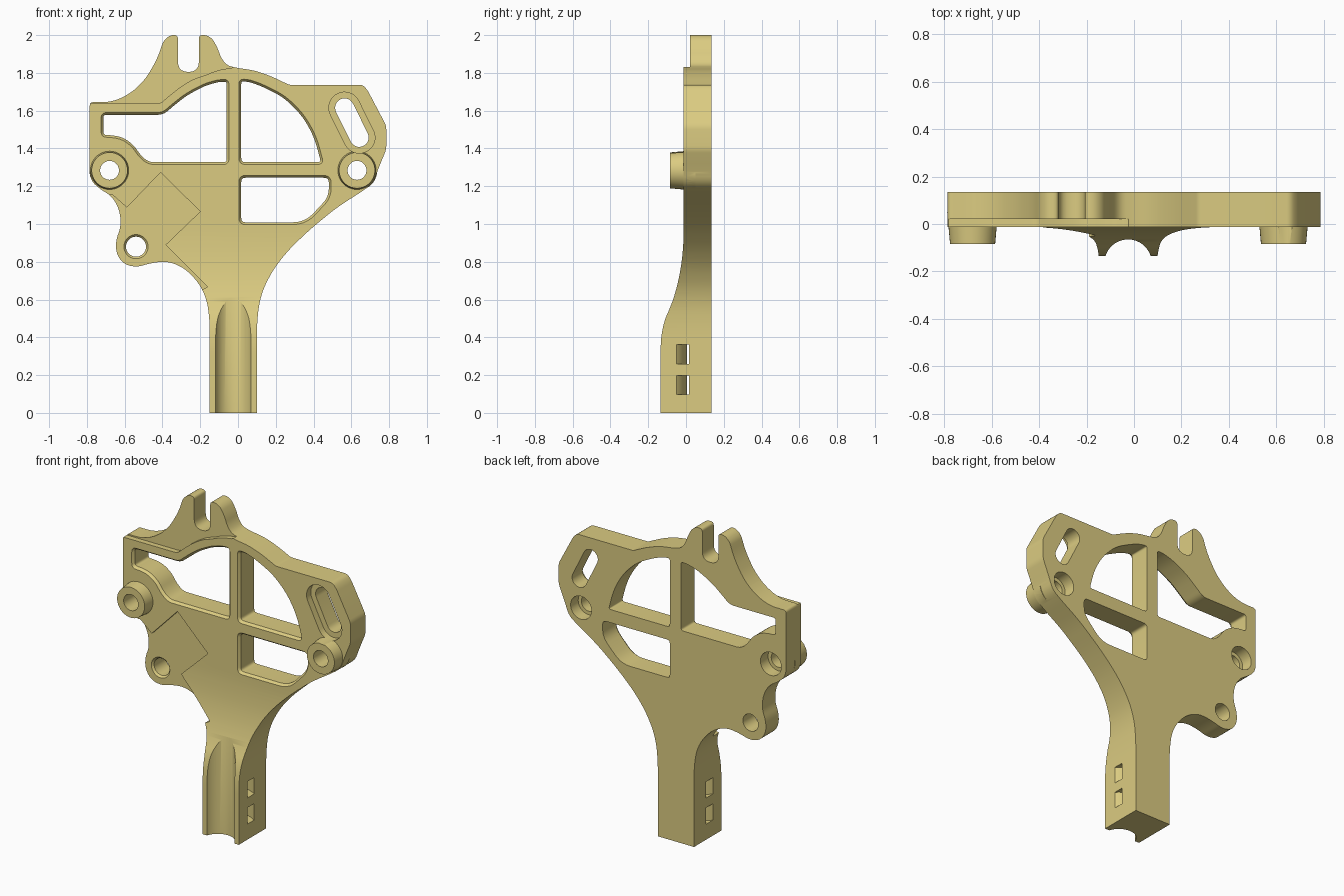
import bpy, bmesh, math
from mathutils import Vector

if "Cube" in bpy.data.objects:
    bpy.data.objects.remove(bpy.data.objects["Cube"])


def rounded(points, radius=0.06, steps=5):
    """Round polygon corners; a third value on a point sets its own radius."""
    out, n = [], len(points)
    for i, q in enumerate(points):
        p = Vector(q[:2])
        a = Vector(points[i - 1][:2]) - p
        b = Vector(points[(i + 1) % n][:2]) - p
        r = q[2] if len(q) > 2 else radius
        t = min(r, a.length * 0.499, b.length * 0.499)
        if t < 1e-4:
            out.append(p)
            continue
        s, e = p + a.normalized() * t, p + b.normalized() * t
        for k in range(steps + 1):
            u = k / steps
            out.append(s * (1 - u) ** 2 + p * 2 * u * (1 - u) + e * u * u)
    clean = []
    for p in out:
        if not clean or (p - clean[-1]).length > 1e-3:
            clean.append(p)
    return clean


def circle(cx, cy, r, n=40):
    return [Vector((cx + r * math.cos(2 * math.pi * i / n),
                    cy + r * math.sin(2 * math.pi * i / n))) for i in range(n)]


def inset(pts, d):
    """Move an anticlockwise loop inwards by d."""
    out, n = [], len(pts)
    for i, p in enumerate(pts):
        e1, e2 = (p - pts[i - 1]).normalized(), (pts[(i + 1) % n] - p).normalized()
        n1, n2 = Vector((-e1.y, e1.x)), Vector((-e2.y, e2.x))
        out.append(p + (n1 + n2) * d / max(0.4, 1 + n1.dot(n2)))
    return out


def loft(name, pts, levels, axis='Y'):
    """Solid from a loop, stacked along an axis at (height, inset) levels."""
    pts = [Vector(p[:2]) for p in pts]
    area = sum(pts[i - 1].x * p.y - p.x * pts[i - 1].y for i, p in enumerate(pts))
    if area < 0:
        pts.reverse()
    place = {'X': lambda p, h: (h, p.x, p.y),
             'Y': lambda p, h: (p.x, h, p.y),
             'Z': lambda p, h: (p.x, p.y, h)}[axis]
    bm = bmesh.new()
    rings = [[bm.verts.new(place(p, h)) for p in (inset(pts, d) if d else pts)]
             for h, d in levels]
    n = len(pts)
    for lo, hi in zip(rings, rings[1:]):
        for i in range(n):
            bm.faces.new((lo[i - 1], lo[i], hi[i], hi[i - 1]))
    bm.faces.new(rings[0])
    bm.faces.new(rings[-1])
    bmesh.ops.recalc_face_normals(bm, faces=bm.faces)
    me = bpy.data.meshes.new(name)
    bm.to_mesh(me)
    bm.free()
    ob = bpy.data.objects.new(name, me)
    bpy.context.collection.objects.link(ob)
    return ob


def combine(target, tool, op):
    tool.hide_render = True
    m = target.modifiers.new(op, 'BOOLEAN')
    m.operation, m.object, m.solver = op, tool, 'EXACT'
    bpy.context.view_layer.objects.active = target
    bpy.ops.object.modifier_apply(modifier=m.name)
    bpy.data.objects.remove(tool)


FRONT, BACK = -0.012, 0.135

# Front outline: right side going up, then the fork and left side coming down
right_side = [
    (-0.15, 0, 0), (0.10, 0, 0), (0.10, 0.46), (0.11, 0.57), (0.135, 0.66),
    (0.19, 0.765), (0.27, 0.865), (0.38, 0.97), (0.52, 1.085), (0.66, 1.175),
    (0.715, 1.215), (0.74, 1.285), (0.785, 1.395, 0.02), (0.785, 1.52, 0.02),
    (0.685, 1.71), (0.66, 1.737), (0.27, 1.737, 0.01), (0.17, 1.785), (0.08, 1.815),
    (0, 1.825), (-0.06, 1.84), (-0.09, 1.88)]
left_side = [
    (-0.107, 1.93), (-0.135, 1.98), (-0.165, 2.0), (-0.207, 2.0, 0.02),
    (-0.207, 1.805, 0.055), (-0.318, 1.805, 0.055), (-0.318, 2.0, 0.02),
    (-0.36, 2.0), (-0.395, 1.97), (-0.425, 1.88), (-0.49, 1.765), (-0.57, 1.69),
    (-0.667, 1.645), (-0.785, 1.645, 0.02), (-0.785, 1.26), (-0.77, 1.22),
    (-0.73, 1.185), (-0.665, 1.145), (-0.625, 1.07), (-0.62, 0.985), (-0.645, 0.92),
    (-0.647, 0.85), (-0.61, 0.79), (-0.54, 0.77), (-0.455, 0.795), (-0.37, 0.803),
    (-0.28, 0.765), (-0.205, 0.685), (-0.165, 0.60), (-0.15, 0.49)]
body = loft("bracket", rounded(right_side + left_side), [(-0.3, 0), (BACK, 0)])

# Side profile: thick stem sweeping back into the thin plate
side = rounded([(0.4, -0.2, 0), (-0.135, -0.2, 0), (-0.135, 0.35), (-0.128, 0.43),
                (-0.11, 0.50), (-0.085, 0.555), (-0.063, 0.615), (-0.04, 0.70),
                (-0.022, 0.80), (FRONT, 0.92), (FRONT, 2.3, 0), (0.4, 2.3, 0)], 0.1)
combine(body, loft("side_profile", side, [(-1.2, 0), (1.2, 0)], 'X'), 'INTERSECT')

# Fork area set back behind the raised frame
ridge = rounded([(-0.9, 1.637, 0), (-0.41, 1.637, 0.03), (-0.375, 1.67), (-0.30, 1.73),
                 (-0.23, 1.77), (-0.18, 1.785), (-0.10, 1.818), (-0.01, 1.828),
                 (0.02, 1.9, 0), (0.02, 2.2, 0), (-0.9, 2.2, 0)])
combine(body, loft("fork_step", ridge, [(-0.4, 0), (0.022, 0)]), 'DIFFERENCE')

# Shallow square-cornered pocket on the lower left
pocket = [(-0.41, 1.273), (-0.20, 1.066), (-0.383, 0.89), (-0.16, 0.667), (-0.3, 0.6),
          (-0.9, 0.6), (-0.9, 1.15), (-0.665, 1.155), (-0.588, 1.087)]
combine(body, loft("pocket", pocket, [(-0.4, 0), (0.008, 0)]), 'DIFFERENCE')

# Four chamfered windows
windows = [
    [(-0.725, 1.59, 0.03), (-0.40, 1.59, 0.03), (-0.36, 1.625), (-0.28, 1.69),
     (-0.175, 1.745), (-0.10, 1.765), (-0.048, 1.765, 0.04), (-0.048, 1.315, 0.03),
     (-0.475, 1.315), (-0.525, 1.355), (-0.56, 1.41), (-0.614, 1.447),
     (-0.665, 1.458), (-0.725, 1.46, 0.045)],
    [(0.005, 1.768, 0.04), (0.06, 1.765), (0.13, 1.74), (0.25, 1.68), (0.35, 1.58),
     (0.415, 1.464), (0.455, 1.315, 0.035), (0.005, 1.315, 0.035)],
    [(-0.30, 1.257, 0.035), (-0.048, 1.257, 0.035), (-0.048, 0.995, 0.045)],
    [(0.005, 1.257, 0.035), (0.493, 1.257, 0.04), (0.493, 1.14, 0.05),
     (0.36, 0.997, 0.07), (0.005, 0.997, 0.035)]]
for w in windows:
    combine(body, loft("window", rounded(w),
                       [(-0.1, 0), (FRONT, 0), (0.004, 0.012), (0.3, 0.012)]), 'DIFFERENCE')

# Round bosses with through holes and wider bores at the back
for x in (-0.68, 0.63):
    combine(body, loft("boss", circle(x, 1.284, 0.107), [(-0.085, 0.012), (0.05, 0)]), 'UNION')
    combine(body, loft("boss_hole", circle(x, 1.284, 0.072),
                       [(-0.2, 0.022), (0.06, 0.022), (0.0601, 0), (0.3, 0)]), 'DIFFERENCE')

# Ear hole with a chamfered rim
combine(body, loft("ear_hole", circle(-0.54, 0.88, 0.064),
                   [(-0.1, 0), (0.008, 0), (0.02, 0.011), (0.3, 0.011)]), 'DIFFERENCE')

# Stepped slanted slot
a, b = Vector((0.564, 1.615)), Vector((0.642, 1.458))
ang = math.atan2((a - b).y, (a - b).x) - math.pi / 2
slot = []
for c, start in ((a, ang), (b, ang + math.pi)):
    for i in range(17):
        t = start + math.pi * i / 16
        slot.append(c + Vector((math.cos(t), math.sin(t))) * 0.083)
combine(body, loft("slot", slot, [(-0.1, 0), (0.03, 0), (0.0301, 0.033), (0.3, 0.033)]),
        'DIFFERENCE')

# Half-round groove in the stem
combine(body, loft("groove", circle(-0.025, -0.1645, 0.0995, 64),
                   [(-0.1, 0), (0.8, 0)], 'Z'), 'DIFFERENCE')

# Two curved strap channels passing behind the groove
arc = [math.pi * i / 32 for i in range(33)]
channel = [(-0.025 + r * math.cos(t), -0.1645 + r * math.sin(t))
           for r, ts in ((0.219, arc), (0.17, arc[::-1])) for t in ts]
for z in (0.097, 0.26):
    combine(body, loft("strap_channel", channel, [(z, 0), (z + 0.102, 0)], 'Z'), 'DIFFERENCE')

# Colour and shading
mat = bpy.data.materials.new("tan")
mat.diffuse_color = (0.71, 0.60, 0.22, 1)
mat.use_nodes = True
mat.node_tree.nodes["Principled BSDF"].inputs["Base Color"].default_value = mat.diffuse_color
body.data.materials.clear()
body.data.materials.append(mat)
for p in body.data.polygons:
    p.material_index = 0
bpy.ops.object.select_all(action='DESELECT')
body.select_set(True)
bpy.context.view_layer.objects.active = body
bpy.ops.object.shade_smooth_by_angle(angle=math.radians(30))
